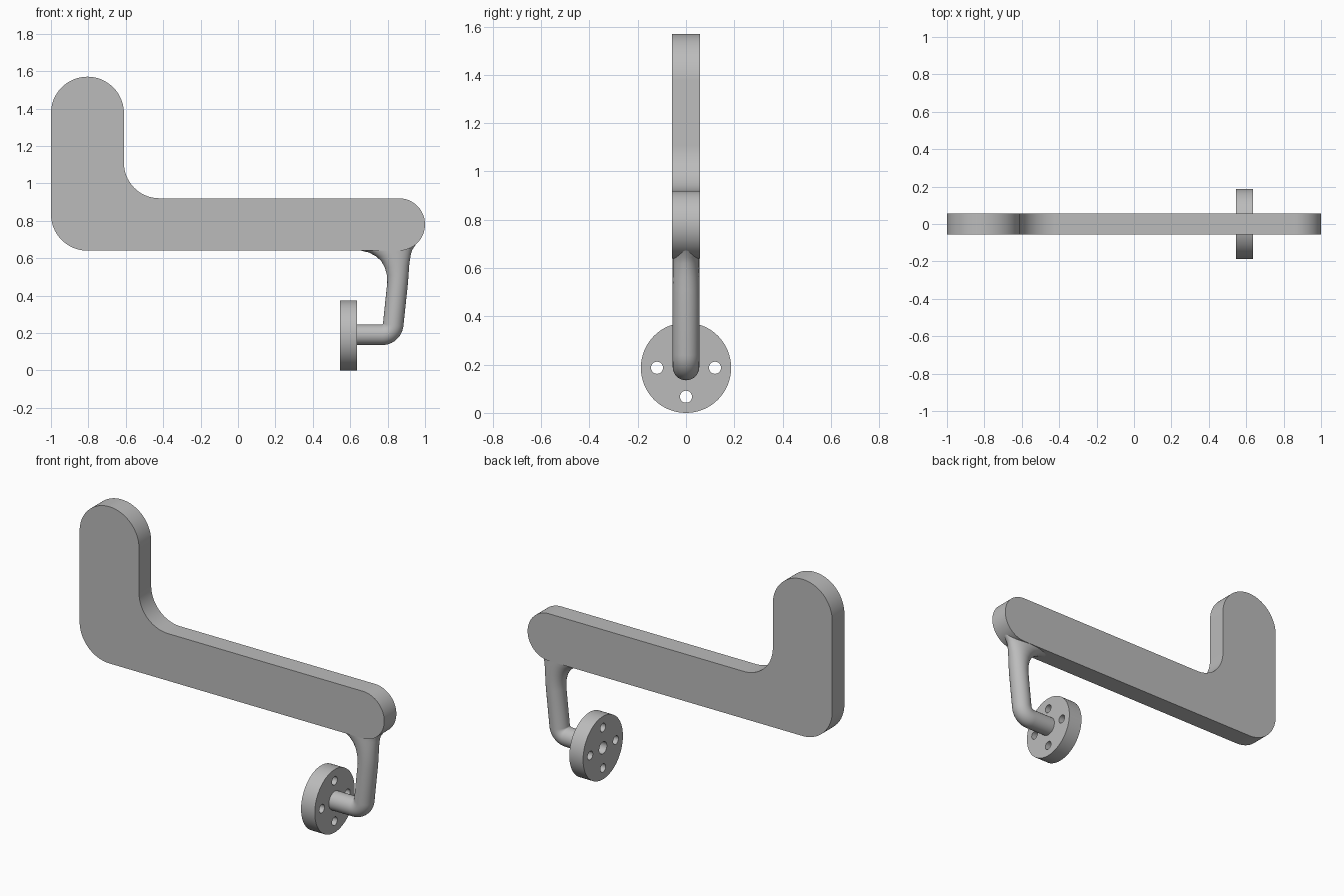
import bpy, bmesh
from math import sin, cos, pi, radians, tau
from mathutils import Vector

cube = bpy.data.objects.get("Cube")
if cube:
    bpy.data.objects.remove(cube, do_unlink=True)

grey = bpy.data.materials.new("plain grey")
grey.use_nodes = True
grey.diffuse_color = (0.5, 0.5, 0.5, 1)
grey.node_tree.nodes["Principled BSDF"].inputs["Base Color"].default_value = (0.5, 0.5, 0.5, 1)


def arc(cx, cy, r, start, end, steps=20):
    """Points on an arc, angles in degrees."""
    return [(cx + r * cos(radians(start + (end - start) * i / steps)),
             cy + r * sin(radians(start + (end - start) * i / steps)))
            for i in range(steps + 1)]


def circle(cx, cy, r, steps=32):
    return arc(cx, cy, r, 0, 360, steps)[:-1]


def smooth(obj):
    bpy.ops.object.select_all(action="DESELECT")
    obj.select_set(True)
    bpy.context.view_layer.objects.active = obj
    if obj.type == "CURVE":
        bpy.ops.object.convert(target="MESH")
        obj = bpy.context.object
        bm = bmesh.new()
        bm.from_mesh(obj.data)
        bmesh.ops.remove_doubles(bm, verts=bm.verts, dist=0.0001)
        bmesh.ops.recalc_face_normals(bm, faces=bm.faces)
        bm.to_mesh(obj.data)
        bm.free()
    bpy.ops.object.shade_smooth_by_angle(angle=radians(35))


def slab(name, outlines, thickness, location, rotation):
    """Flat outline, with any inner outlines as holes, extruded both ways."""
    curve = bpy.data.curves.new(name, "CURVE")
    curve.dimensions = "2D"
    curve.fill_mode = "BOTH"
    curve.extrude = thickness / 2
    for points in outlines:
        spline = curve.splines.new("POLY")
        spline.points.add(len(points) - 1)
        for p, (x, y) in zip(spline.points, points):
            p.co = (x, y, 0, 1)
        spline.use_cyclic_u = True
    curve.materials.append(grey)
    obj = bpy.data.objects.new(name, curve)
    obj.location, obj.rotation_euler = location, rotation
    bpy.context.collection.objects.link(obj)
    smooth(obj)


# L-shaped arm with rounded ends, corner and inner fillet
arm = (arc(-0.805, 0.835, 0.195, 180, 270)
       + arc(0.86, 0.78, 0.14, -90, 90, 32)
       + arc(-0.42, 1.11, 0.19, 270, 180)
       + arc(-0.805, 1.375, 0.195, 0, 180, 40))
slab("arm", [arm], 0.114, (0, 0, 0), (pi / 2, 0, 0))

# Round mounting flange with four screw holes and a centre recess
holes = [circle(0.12 * cos(i * pi / 2), 0.12 * sin(i * pi / 2), 0.025) for i in range(4)]
slab("mounting_flange", [circle(0, 0, 0.187, 64), circle(0, 0, 0.036)] + holes,
     0.09, (0.59, 0, 0.187), (pi / 2, 0, pi / 2))

# Bent support rod: each section spans an inner and an outer point
R = 0.055
sections = [((0.63, 0.245), (0.63, 0.135))]
pivot = Vector((0.77, 0.25))
for i in range(13):
    a = radians(84 * i / 12)
    radial = Vector((sin(a), -cos(a)))
    sections.append((pivot + radial * 0.005, pivot + radial * 0.115))
# Flare into the underside of the arm
sections += [((0.798, 0.47), (0.908, 0.46)), ((0.796, 0.51), (0.912, 0.51)),
             ((0.785, 0.55), (0.915, 0.56)), ((0.765, 0.585), (0.919, 0.59)),
             ((0.738, 0.61), (0.924, 0.62)), ((0.70, 0.63), (0.932, 0.645)),
             ((0.65, 0.642), (0.952, 0.675)), ((0.67, 0.67), (0.94, 0.70))]
SIDES = 40
bm = bmesh.new()
rings = []
for inner, outer in sections:
    mid = (Vector(inner) + Vector(outer)) / 2
    half = (Vector(outer) - Vector(inner)) / 2
    ring = []
    for k in range(SIDES):
        p = mid + half * cos(tau * k / SIDES)
        ring.append(bm.verts.new((p.x, R * sin(tau * k / SIDES), p.y)))
    rings.append(ring)
for a, b in zip(rings, rings[1:]):
    for k in range(SIDES):
        n = (k + 1) % SIDES
        bm.faces.new((a[k], a[n], b[n], b[k]))
bm.faces.new(rings[0])
bm.faces.new(rings[-1])
bmesh.ops.recalc_face_normals(bm, faces=bm.faces)
mesh = bpy.data.meshes.new("support_rod")
bm.to_mesh(mesh)
bm.free()
mesh.materials.append(grey)
rod = bpy.data.objects.new("support_rod", mesh)
bpy.context.collection.objects.link(rod)
smooth(rod)
